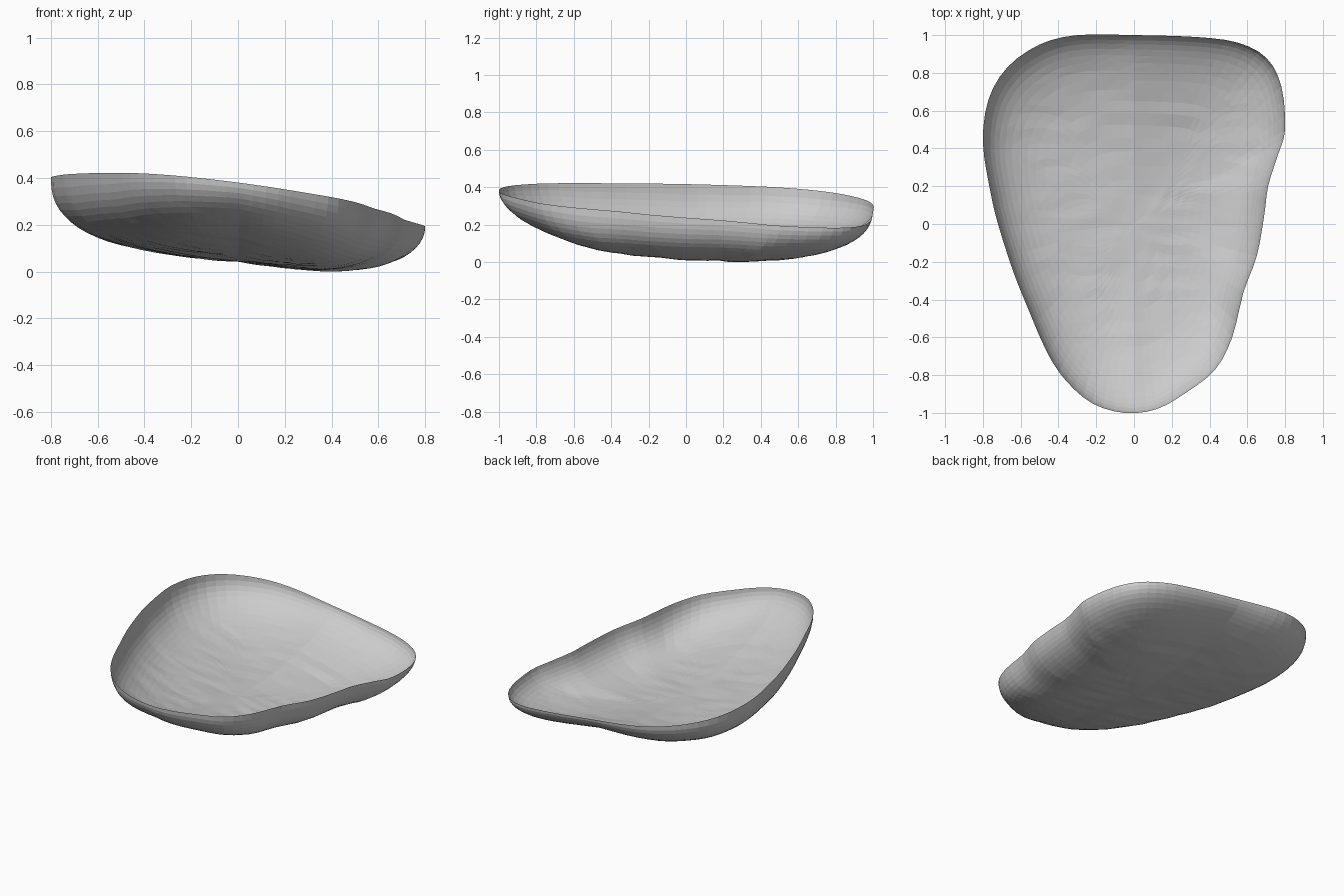
import bpy, bmesh, math
from mathutils import Vector, noise

cube = bpy.data.objects.get("Cube")
if cube:
    bpy.data.objects.remove(cube, do_unlink=True)

# Rim outline seen from above, counter-clockwise
OUTLINE = [(.8, .5), (.78, .73), (.7, .88), (.55, .96), (.33, .99), (0, 1),
           (-.3, 1), (-.5, .95), (-.67, .83), (-.77, .66), (-.8, .43),
           (-.76, .17), (-.72, 0), (-.64, -.25), (-.56, -.45), (-.46, -.68),
           (-.36, -.83), (-.22, -.95), (-.05, -1), (.12, -.98), (.28, -.89),
           (.43, -.77), (.52, -.6), (.58, -.36), (.65, -.17), (.69, .05),
           (.71, .2), (.76, .36)]
DEPTH = .28
STEPS, RINGS = 3, 20

# Wall steepness (power, root) every 45 degrees, starting at +x
WALLS = [(3.6, .48), (2.3, .52), (1.65, .55), (3.2, .4),
         (4, .37), (3.6, .4), (2, .5), (3.9, .44)]


def smooth_loop(points, steps):
    """Closed Catmull-Rom curve through the points."""
    pts = [Vector(p) for p in points]
    n = len(pts)
    loop = []
    for i in range(n):
        a, b, c, d = (pts[(i + k) % n] for k in (-1, 0, 1, 2))
        for s in range(steps):
            t = s / steps
            loop.append(.5 * (2 * b + (c - a) * t
                              + (2 * a - 5 * b + 4 * c - d) * t ** 2
                              + (3 * b - a - 3 * c + d) * t ** 3))
    return loop


def rim_height(x, y):
    """Tilted plane holding the rim."""
    return .318 - .128 * x - .056 * y


def bowl_depth(t, edge):
    """Depth under the rim plane at fraction t of the way to the rim."""
    turn = math.atan2(edge.y, edge.x) / math.tau * len(WALLS)
    k = math.floor(turn)
    here, following = (WALLS[j % len(WALLS)] for j in (k, k + 1))
    power, root = Vector(here).lerp(Vector(following), turn - k)
    return DEPTH * max(0, 1 - t ** power) ** root


def surface_point(t, edge):
    p = edge * t
    z = rim_height(p.x, p.y) - bowl_depth(t, edge)
    # Shallow streaky hammering, fading out at the rim
    ripple = noise.noise(Vector((p.x * 4, p.y * 13, 0)))
    return Vector((p.x, p.y, z + .006 * ripple * (1 - t ** 4)))


# Shell: rings of facets from the middle out to the rim
bm = bmesh.new()
rim = smooth_loop(OUTLINE, STEPS)
count = len(rim)
middle = bm.verts.new(surface_point(0, rim[0]))
rings = []
for r in range(1, RINGS + 1):
    t = math.sin(r / RINGS * math.pi / 2)
    rings.append([bm.verts.new(surface_point(t, e)) for e in rim])
for i in range(count):
    j = (i + 1) % count
    bm.faces.new((middle, rings[0][i], rings[0][j]))
    for inner, outer in zip(rings, rings[1:]):
        bm.faces.new((inner[i], outer[i], outer[j], inner[j]))
bmesh.ops.triangulate(bm, faces=bm.faces[:])

# Rest the shell on the ground
lowest = min(v.co.z for v in bm.verts)
bmesh.ops.translate(bm, verts=bm.verts[:], vec=(0, 0, -lowest))

mesh = bpy.data.meshes.new("shallow_shell")
bm.to_mesh(mesh)
bm.free()
shell = bpy.data.objects.new("shallow_shell", mesh)
bpy.context.collection.objects.link(shell)
